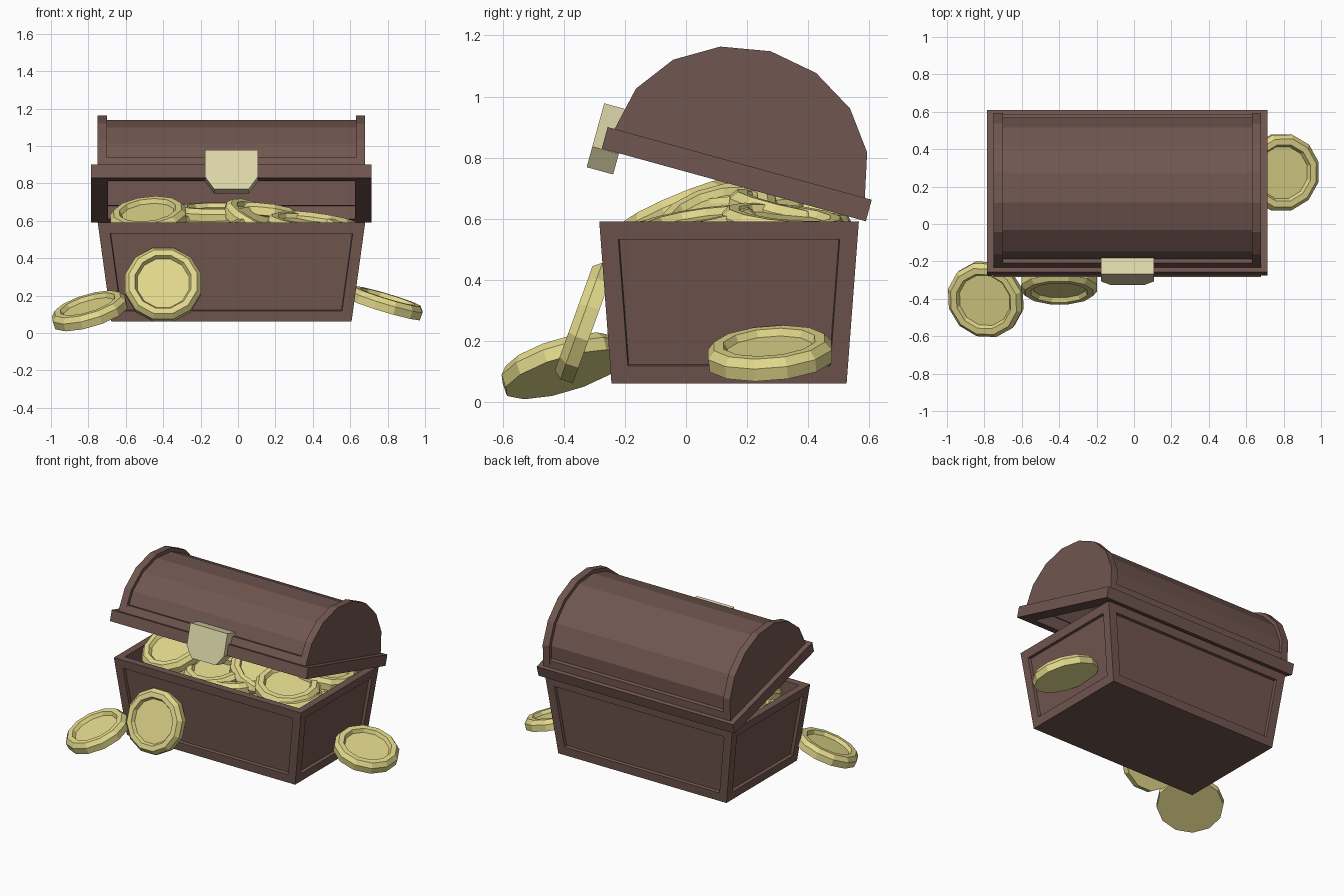
import bpy, bmesh, math
from mathutils import Matrix, Vector

if "Cube" in bpy.data.objects:
    bpy.data.objects.remove(bpy.data.objects["Cube"])


def material(name, rgb):
    m = bpy.data.materials.new(name)
    m.diffuse_color = (*rgb, 1)
    m.use_nodes = True
    m.node_tree.nodes["Principled BSDF"].inputs["Base Color"].default_value = m.diffuse_color
    return m


WOOD = material("brown wood", (0.165, 0.093, 0.079))
GOLD = material("gold", (0.76, 0.69, 0.26))
BRASS = material("pale brass", (0.74, 0.69, 0.41))


def finish(name, bm, mat, matrix=Matrix()):
    bmesh.ops.recalc_face_normals(bm, faces=bm.faces)
    bm.transform(matrix)
    me = bpy.data.meshes.new(name)
    bm.to_mesh(me)
    bm.free()
    me.materials.append(mat)
    ob = bpy.data.objects.new(name, me)
    bpy.context.collection.objects.link(ob)
    return ob


def prism(name, profile, x0, x1, mat, matrix):
    """Extrude a (y, z) outline along x."""
    bm = bmesh.new()
    f = bm.faces.new([bm.verts.new((x0, y, z)) for y, z in profile])
    ext = bmesh.ops.extrude_face_region(bm, geom=[f])["geom"]
    bmesh.ops.translate(bm, vec=(x1 - x0, 0, 0),
                        verts=[v for v in ext if isinstance(v, bmesh.types.BMVert)])
    return finish(name, bm, mat, matrix)


def rect(y0, y1, z0, z1):
    return [(y0, z0), (y1, z0), (y1, z1), (y0, z1)]


# Chest body: tapered box, sunken panels on four sides, hollow inside
CX, CY = -0.035, 0.141
bm = bmesh.new()
bmesh.ops.create_cube(bm, size=2)
for v in bm.verts:
    top = v.co.z > 0
    v.co = (v.co.x * (0.715 if top else 0.642),
            v.co.y * (0.425 if top else 0.385), 0.59 if top else 0.06)
bm.normal_update()
sides = [f for f in bm.faces if abs(f.normal.z) < 0.5]
lid_face = [f for f in bm.faces if f.normal.z > 0.5]
bmesh.ops.inset_individual(bm, faces=sides, thickness=0.058, use_even_offset=True)
bmesh.ops.inset_individual(bm, faces=sides, thickness=0.003, depth=-0.02, use_even_offset=True)
bmesh.ops.inset_individual(bm, faces=lid_face, thickness=0.05, use_even_offset=True)
ext = bmesh.ops.extrude_face_region(bm, geom=lid_face)["geom"]
bmesh.ops.delete(bm, geom=lid_face, context="FACES_ONLY")
for v in ext:
    if isinstance(v, bmesh.types.BMVert):
        v.co = (v.co.x * 0.92, v.co.y * 0.92, 0.12)
finish("chest_body", bm, WOOD, Matrix.Translation((CX, CY, 0)))

# Open lid, built level and tilted back
LID = Matrix.Translation((CX, 0.1565, 0.7105)) @ Matrix.Rotation(math.radians(-15.4), 4, "X")


def arc(a, h, base=0.073, n=8):
    return [(-a * math.cos(math.pi * i / n), base + h * math.sin(math.pi * i / n))
            for i in range(n + 1)]


prism("lid_barrel", arc(0.402, 0.356) + arc(0.37, 0.325)[::-1], -0.67, 0.67, WOOD, LID)
for s, side in ((-1, "left"), (1, "right")):
    prism("lid_end_" + side, arc(0.425, 0.381), s * 0.665, s * 0.715, WOOD, LID)
    prism("lid_flange_" + side, rect(-0.4485, 0.4485, 0, 0.073), s * 0.66, s * 0.75, WOOD, LID)
for s, side in ((-1, "front"), (1, "back")):
    prism("lid_flange_" + side, rect(*sorted((s * 0.38, s * 0.4485)), 0, 0.073),
          -0.66, 0.66, WOOD, LID)
    prism("lid_strip_" + side, [(s * 0.425, 0.073), (s * 0.413, 0.122),
                                (s * 0.375, 0.122), (s * 0.375, 0.073)], -0.665, 0.665, WOOD, LID)

# Clasp plate with cut lower corners
bm = bmesh.new()
out = [(-0.142, 0.145), (-0.142, -0.002), (-0.092, -0.072),
       (0.092, -0.072), (0.142, -0.002), (0.142, 0.145)]
f = bm.faces.new([bm.verts.new((x, -0.48, z)) for x, z in out])
ext = bmesh.ops.extrude_face_region(bm, geom=[f])["geom"]
bmesh.ops.translate(bm, vec=(0, 0.09, 0),
                    verts=[v for v in ext if isinstance(v, bmesh.types.BMVert)])
finish("clasp", bm, BRASS, LID)


# Coins: twelve-sided lathe with bevelled rim and sunken face
def coin(name, centre, normal, n=12):
    bm = bmesh.new()
    rings = []
    for r, z in ((0.208, -0.035), (0.21, 0.008), (0.188, 0.035), (0.155, 0.035), (0.143, 0.012)):
        rings.append([bm.verts.new((r * math.cos(2 * math.pi * (i + 0.5) / n),
                                    r * math.sin(2 * math.pi * (i + 0.5) / n), z))
                      for i in range(n)])
    for a, b in zip(rings, rings[1:]):
        for i in range(n):
            j = (i + 1) % n
            bm.faces.new((a[i], a[j], b[j], b[i]))
    bm.faces.new(rings[0][::-1])
    bm.faces.new(rings[-1])
    rot = Vector((0, 0, 1)).rotation_difference(Vector(normal)).to_matrix().to_4x4()
    finish(name, bm, GOLD, Matrix.Translation(centre) @ rot)


# Coins lying around the chest
coin("coin_leaning_front", (-0.40, -0.335, 0.262), (0, -0.94, 0.34))
coin("coin_left", (-0.795, -0.405, 0.122), (-0.30, -0.30, 1))
coin("coin_right", (0.79, 0.275, 0.162), (0.30, -0.08, 1))

# Heap of coins inside, visible top layer
heap = [((-0.48, -0.02, 0.625), (-0.12, -0.42, 1)),
        ((-0.12, 0.22, 0.645), (0.0, -0.10, 1)),
        ((0.12, 0.10, 0.60), (0.45, -0.30, 1)),
        ((0.36, 0.03, 0.575), (0.12, -0.16, 1)),
        ((0.44, 0.32, 0.585), (0.15, 0.10, 1)),
        ((0.14, 0.34, 0.62), (0.10, 0.22, 1)),
        ((-0.47, 0.33, 0.60), (-0.10, 0.15, 1)),
        ((-0.15, -0.02, 0.575), (-0.05, -0.20, 1))]
for k, (c, nrm) in enumerate(heap):
    coin("heap_coin_%d" % k, c, nrm)

# Lower layer filling the gaps
for i in range(5):
    for j in range(3):
        coin("under_coin_%d_%d" % (i, j), (CX - 0.43 + 0.215 * i, CY - 0.14 + 0.14 * j,
             0.50 + 0.012 * ((i + 2 * j) % 3)), (0.06 * (j - 1), 0.08 * (i % 3 - 1), 1))
